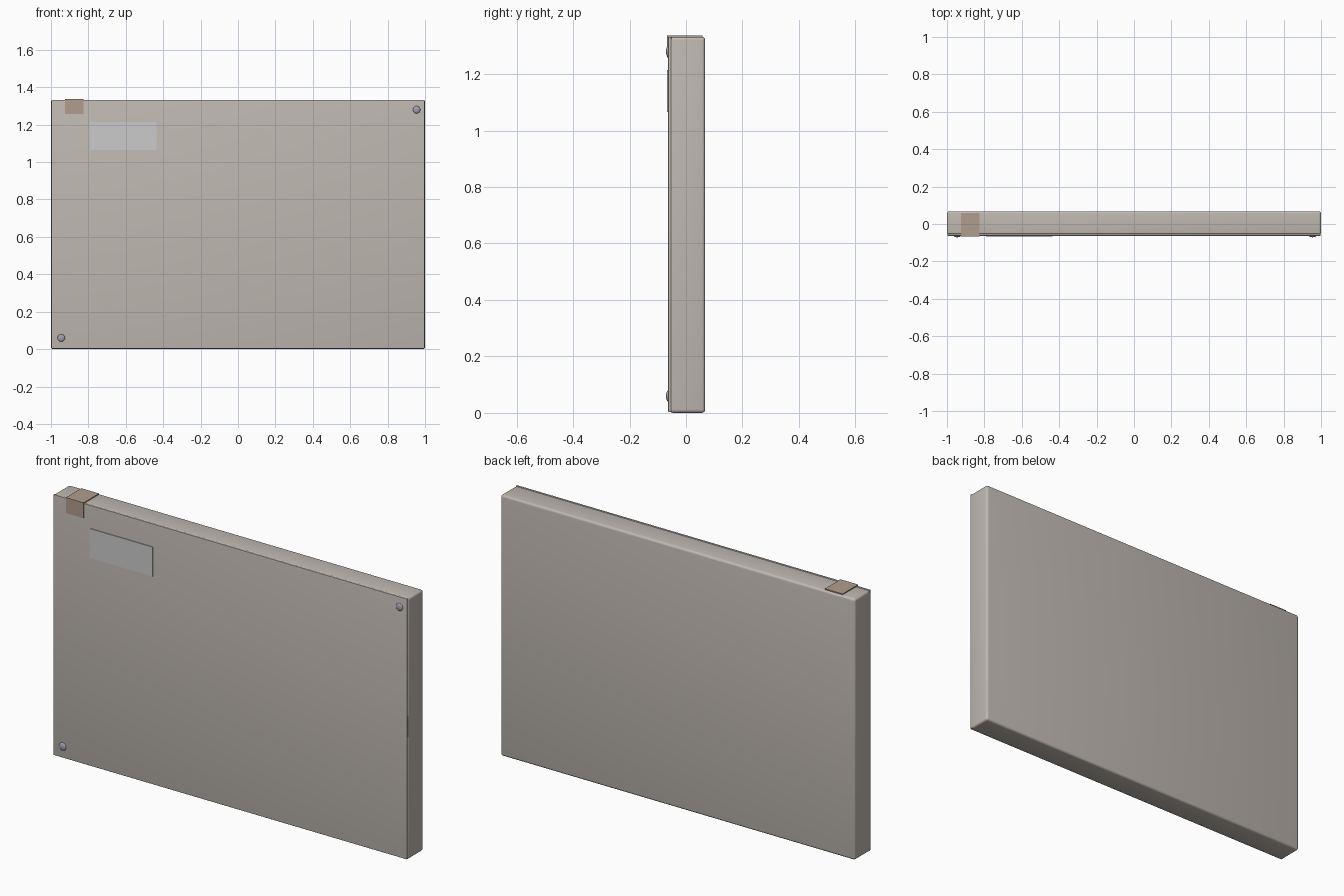
import bpy, math

if "Cube" in bpy.data.objects:
    bpy.data.objects.remove(bpy.data.objects["Cube"])


def material(name, rgb):
    m = bpy.data.materials.new(name)
    m.diffuse_color = (*rgb, 1)
    m.use_nodes = True
    m.node_tree.nodes["Principled BSDF"].inputs["Base Color"].default_value = m.diffuse_color
    return m


BODY = material("warm_grey", (0.52, 0.48, 0.44))
CLIP = material("tan", (0.44, 0.34, 0.27))
LABEL = material("pale_grey", (0.58, 0.58, 0.56))
STEEL = material("steel", (0.35, 0.35, 0.42))


def box(name, x, y, z, mat, bevel=0.0):
    """Box from (min, max) ranges, with optional rounded edges."""
    bpy.ops.mesh.primitive_cube_add(size=1, location=[sum(r) / 2 for r in (x, y, z)])
    ob = bpy.context.object
    ob.name = name
    ob.scale = [r[1] - r[0] for r in (x, y, z)]
    bpy.ops.object.transform_apply(location=False, rotation=False, scale=True)
    ob.data.materials.append(mat)
    if bevel:
        mod = ob.modifiers.new("round", 'BEVEL')
        mod.width = bevel
        mod.segments = 4
        bpy.ops.object.modifier_apply(modifier="round")
        bpy.ops.object.shade_smooth_by_angle(angle=math.radians(35))
    return ob


# Main slab with softened edges, and the thin cover on its front
box("body", (-1, 1), (-0.058, 0.068), (0, 1.332), BODY, 0.012)
cover = box("front_cover", (-0.998, 0.998), (-0.063, -0.052), (0.003, 1.332), BODY, 0.002)

# Raised blank plate on the front
box("front_plate", (-0.79, -0.435), (-0.067, -0.06), (1.065, 1.215), LABEL)

# Folded clip over the top edge: side profile extruded along x
t = 0.006
prof = [(-0.067, 1.258), (-0.067, 1.337), (0.058, 1.337),
        (0.058, 1.337 - t), (-0.067 + t, 1.337 - t), (-0.067 + t, 1.258)]
n = len(prof)
verts = [(x, y, z) for x in (-0.925, -0.825) for y, z in prof]
faces = [(i, (i + 1) % n, (i + 1) % n + n, i + n) for i in range(n)]
faces += [(0, 5, 4, 1), (1, 4, 3, 2), (6, 7, 10, 11), (7, 8, 9, 10)]
mesh = bpy.data.meshes.new("top_clip")
mesh.from_pydata(verts, [], faces)
mesh.materials.append(CLIP)
clip = bpy.data.objects.new("top_clip", mesh)
bpy.context.collection.objects.link(clip)

# Rounded screw heads in two opposite corners
for name, x, z in (("screw_lower_left", -0.945, 0.06), ("screw_upper_right", 0.955, 1.28)):
    bpy.ops.mesh.primitive_uv_sphere_add(segments=24, ring_count=12, radius=1, location=(x, -0.0625, z),
                                         rotation=(math.pi / 2, 0, 0))
    s = bpy.context.object
    s.name = name
    s.scale = (0.02, 0.02, 0.0085)
    s.data.materials.append(STEEL)
    bpy.ops.object.transform_apply(location=False, rotation=True, scale=True)
    bpy.ops.object.shade_smooth()
